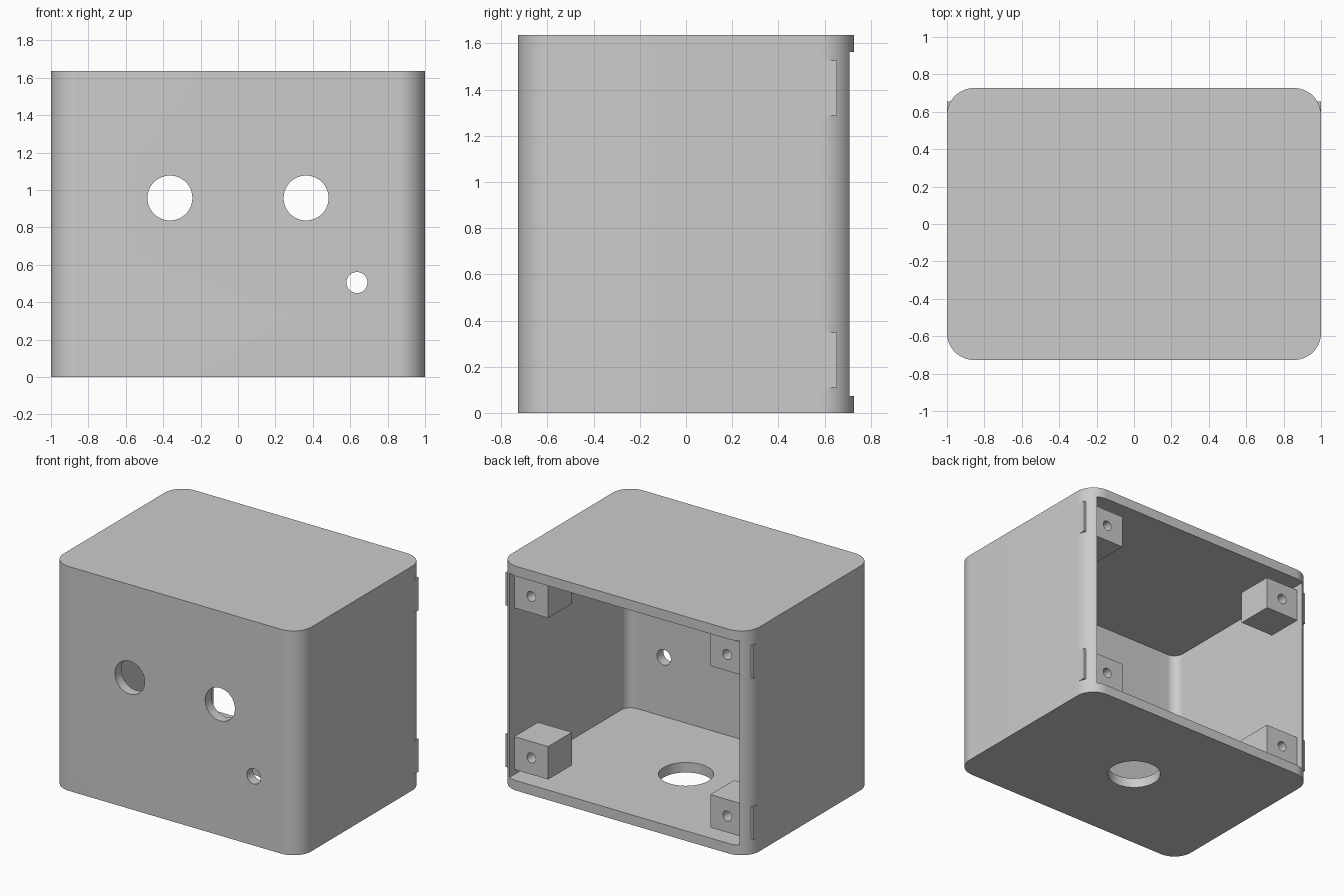
import bpy, bmesh, math
from mathutils import Matrix

old = bpy.data.objects.get("Cube")
if old:
    bpy.data.objects.remove(old, do_unlink=True)

# Main sizes
HALF_X, HALF_Y, HEIGHT = 1.0, 0.727, 1.636
WALL, CORNER = 0.073, 0.145
POST_SIZE, POST_HEIGHT, POST_GAP = 0.273, 0.24, 0.109

grey = bpy.data.materials.new("plain grey")
grey.use_nodes = True
colour = (0.6, 0.6, 0.6, 1)
grey.diffuse_color = colour
grey.node_tree.nodes["Principled BSDF"].inputs["Base Color"].default_value = colour


def make_object(name, bm):
    bmesh.ops.recalc_face_normals(bm, faces=bm.faces)
    mesh = bpy.data.meshes.new(name)
    bm.to_mesh(mesh)
    bm.free()
    mesh.materials.append(grey)
    obj = bpy.data.objects.new(name, mesh)
    bpy.context.collection.objects.link(obj)
    return obj


def arc(cx, cy, radius, start, steps=16):
    """Quarter turn, counter-clockwise from the start angle in degrees."""
    angles = [math.radians(start + 90 * i / steps) for i in range(steps + 1)]
    return [(cx + radius * math.cos(a), cy + radius * math.sin(a)) for a in angles]


def prism(name, outline, bottom, top):
    bm = bmesh.new()
    face = bm.faces.new([bm.verts.new((x, y, bottom)) for x, y in outline])
    lifted = bmesh.ops.extrude_face_region(bm, geom=[face])["geom"]
    verts = [v for v in lifted if isinstance(v, bmesh.types.BMVert)]
    bmesh.ops.translate(bm, verts=verts, vec=(0, 0, top - bottom))
    return make_object(name, bm)


def box(name, low, high):
    x0, y0, z0 = low
    x1, y1, z1 = high
    return prism(name, [(x0, y0), (x1, y0), (x1, y1), (x0, y1)], z0, z1)


def rod(name, centre, radius, length, along_y=True):
    bm = bmesh.new()
    turn = Matrix.Rotation(math.pi / 2, 4, "X") if along_y else Matrix()
    bmesh.ops.create_cone(bm, cap_ends=True, segments=64, radius1=radius, radius2=radius,
                          depth=length, matrix=Matrix.Translation(centre) @ turn)
    return make_object(name, bm)


def cut(target, cutter):
    cutter.hide_render = True
    mod = target.modifiers.new("cut", "BOOLEAN")
    mod.operation = "DIFFERENCE"
    mod.solver = "EXACT"
    mod.object = cutter
    bpy.context.view_layer.objects.active = target
    bpy.ops.object.modifier_apply(modifier=mod.name)
    bpy.data.objects.remove(cutter, do_unlink=True)


def shade(obj):
    bpy.ops.object.select_all(action="DESELECT")
    obj.select_set(True)
    bpy.context.view_layer.objects.active = obj
    bpy.ops.object.shade_smooth_by_angle(angle=math.radians(30))


# Rounded case
cx, cy = HALF_X - CORNER, HALF_Y - CORNER
outline = (arc(cx, cy, CORNER, 0) + arc(-cx, cy, CORNER, 90)
           + arc(-cx, -cy, CORNER, 180) + arc(cx, -cy, CORNER, 270))
case = prism("case", outline, 0, HEIGHT)

# Inside space, open at the back
inner_x, inner_r = HALF_X - WALL, CORNER - WALL
hollow = ([(inner_x, 1), (-inner_x, 1)] + arc(-cx, -cy, inner_r, 180)
          + arc(cx, -cy, inner_r, 270))
cut(case, prism("cavity", hollow, WALL, HEIGHT - WALL))

# Two large holes and a small one in the front, one in the floor
for x, z, radius in ((-0.364, 0.957, 0.12), (0.364, 0.957, 0.12), (0.636, 0.505, 0.056)):
    cut(case, rod("front_hole", (x, -HALF_Y, z), radius, 0.4))
cut(case, rod("floor_hole", (0, 0, 0), 0.182, 0.4, along_y=False))
shade(case)

# Screw posts, reaching through the side walls as thin tabs at the rounded corners
post_back = HALF_Y - WALL
inner_edge = inner_x - POST_SIZE
for side, side_name in ((1, "left"), (-1, "right")):
    for z, level in ((POST_GAP, "lower"), (HEIGHT - POST_GAP - POST_HEIGHT, "upper")):
        xs = sorted((side * inner_edge, side * (HALF_X - 0.0005)))
        post = box(f"{level}_{side_name}_post", (xs[0], post_back - POST_SIZE, z),
                   (xs[1], post_back, z + POST_HEIGHT))
        hole_x = side * (inner_edge + POST_SIZE / 2)
        cut(post, rod("screw_hole", (hole_x, post_back, z + POST_HEIGHT / 2), 0.036, 0.44))
        shade(post)
